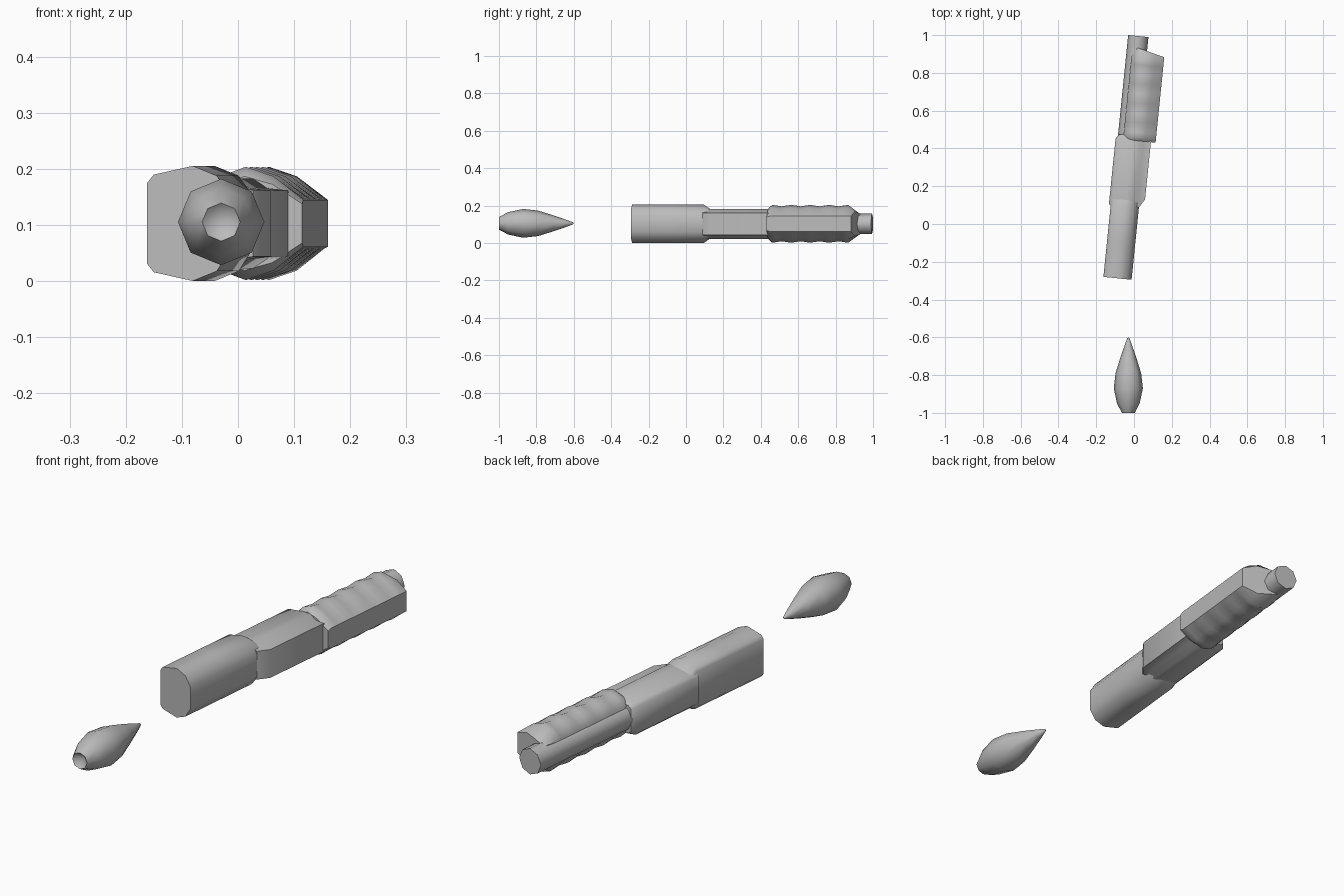
import bpy, bmesh, math
from mathutils import Matrix

if "Cube" in bpy.data.objects:
    bpy.data.objects.remove(bpy.data.objects["Cube"])

grey = bpy.data.materials.new("plain_grey")
grey.diffuse_color = (0.5, 0.5, 0.5, 1)
grey.use_nodes = True
grey.node_tree.nodes["Principled BSDF"].inputs["Base Color"].default_value = grey.diffuse_color
MID = 0.1025
TILT = math.radians(5.8)
# local u = across, s = along, z = up
PLACE = Matrix.Translation((-0.162, -0.28, MID)) @ Matrix.Rotation(-TILT, 4, 'Z')


def loft(name, rings, place, dip=(0, 0), angle=50):
    """Skin rings of (across, along, up) points and close both ends with fans."""
    bm = bmesh.new()
    loops = [[bm.verts.new(p) for p in r] for r in rings]
    n = len(loops[0])
    for a, b in zip(loops, loops[1:]):
        for i in range(n):
            bm.faces.new((a[i], a[(i + 1) % n], b[(i + 1) % n], b[i]))
    for loop, d in ((loops[0], dip[0]), (loops[-1], dip[1])):
        c = sum((v.co for v in loop), loop[0].co * 0) / n
        c.y += d
        cv = bm.verts.new(c)
        for i in range(n):
            bm.faces.new((loop[i], loop[(i + 1) % n], cv))
    bmesh.ops.recalc_face_normals(bm, faces=bm.faces)
    me = bpy.data.meshes.new(name)
    bm.to_mesh(me)
    bm.free()
    me.transform(place)
    me.materials.append(grey)
    ob = bpy.data.objects.new(name, me)
    bpy.context.collection.objects.link(ob)
    bpy.context.view_layer.objects.active = ob
    ob.select_set(True)
    bpy.ops.object.shade_smooth_by_angle(angle=math.radians(angle))
    ob.select_set(False)


def mirrored(half, s):
    """Upper half outline (across, height) mirrored below the middle plane."""
    return [(u, s, h) for u, h in half] + [(u, s, -h) for u, h in reversed(half)]


def circle(u, s, r, n=8):
    return [(u + r * math.cos(2 * math.pi * i / n), s, r * math.sin(2 * math.pi * i / n))
            for i in range(n)]


# front housing
front = [(0.0, 0.072), (0.012, 0.087), (0.082, 0.1025), (0.125, 0.085), (0.15, 0.045)]
neck = [(-0.003, 0.052), (0.008, 0.066), (0.085, 0.079), (0.12, 0.072), (0.15, 0.045)]
loft("front_housing", [mirrored(front, s) for s in (0.0, 0.2, 0.385)]
     + [mirrored(neck, 0.42)], PLACE)

# middle housing
mid = [(-0.010, 0.055), (0.005, 0.068), (0.08, 0.080), (0.115, 0.080), (0.14, 0.063), (0.178, 0.059)]
start = [(u if u < 0.1 else 0.1 + (u - 0.1) * 0.65, h) for u, h in mid]
end = [(0.007 + (u + 0.01) * 0.9, h * 0.85) for u, h in mid]
loft("middle_housing", [mirrored(start, 0.385), mirrored(mid, 0.43),
                        mirrored(mid, 0.735), mirrored(end, 0.76)], PLACE)

# side tube
loft("side_tube", [circle(0.055, s, 0.054) for s in (0.70, 1.0, 1.287)], PLACE)

# ribbed grip with a slanted rear end
grip = [(0.03, 0.055), (0.06, 0.086), (0.10, 0.101), (0.15, 0.084), (0.203, 0.042)]
rings = [mirrored([(u, h * 0.83) for u, h in grip], 0.735)]
for i in range(17):
    s = 0.755 + i * 0.0255
    k = 1 - 0.075 * math.sin(math.pi * i / 4) ** 2
    rings.append(mirrored([(u, h * k if u < 0.2 else h) for u, h in grip], s))
tail = mirrored([(0.035, 0.045), (0.06, 0.054), (0.085, 0.058), (0.14, 0.065), (0.203, 0.042)], 0)
rings.append([(u, 1.225 - max(0, u - 0.06) * 0.25, h) for u, s, h in tail])
loft("ribbed_grip", rings, PLACE)

# separate pointed dart with a cupped base
dart = [(-1.0, 0.034), (-0.95, 0.060), (-0.87, 0.077), (-0.79, 0.068),
        (-0.71, 0.043), (-0.64, 0.019), (-0.605, 0.006)]
loft("dart", [circle(0, y, r) for y, r in dart],
     Matrix.Translation((-0.03, 0, 0.105)), dip=(0.03, 0.005), angle=60)
